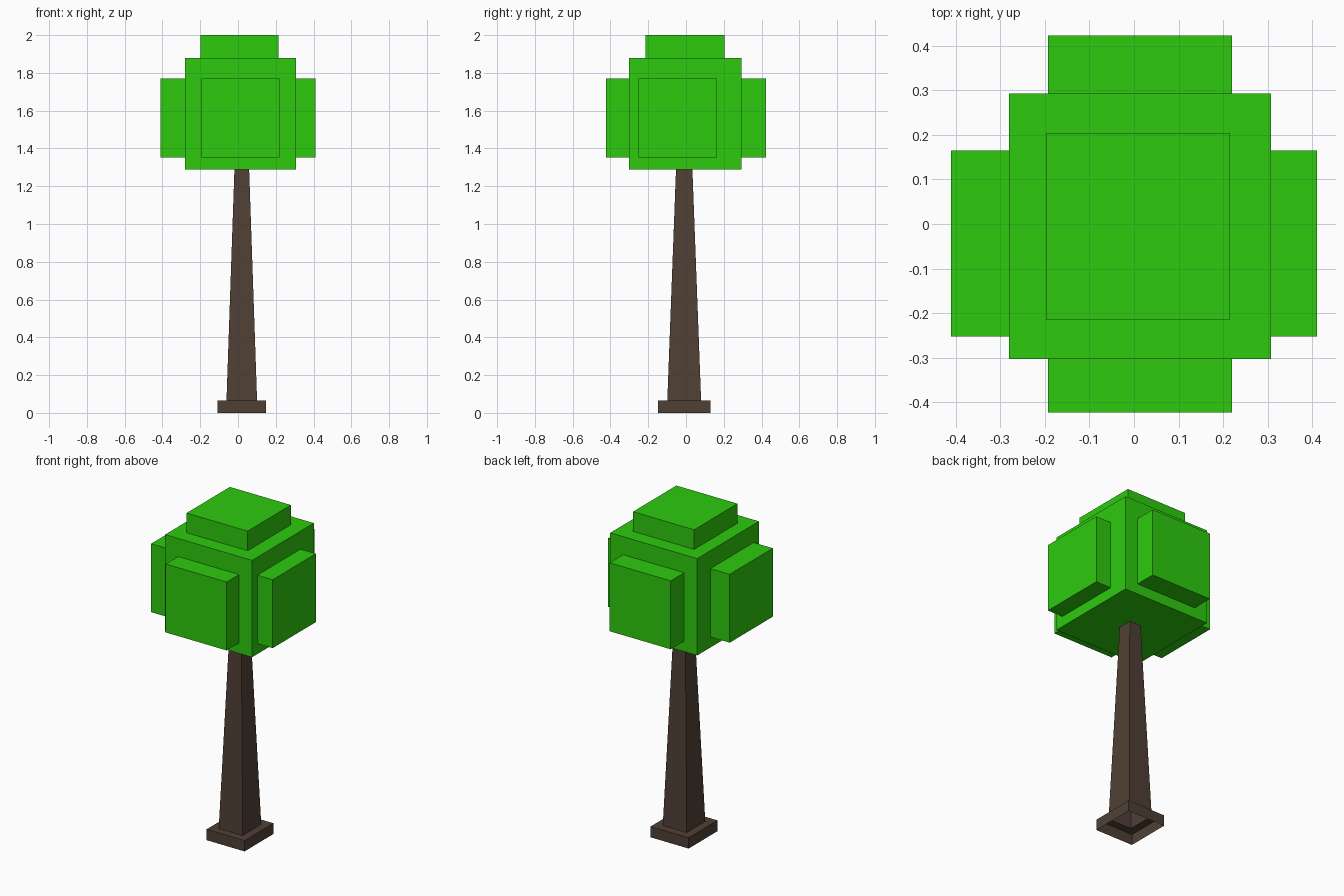
import bpy, bmesh

if "Cube" in bpy.data.objects:
    bpy.data.objects.remove(bpy.data.objects["Cube"])


def material(name, rgb):
    m = bpy.data.materials.new(name)
    m.diffuse_color = (*rgb, 1)
    m.use_nodes = True
    m.node_tree.nodes["Principled BSDF"].inputs["Base Color"].default_value = m.diffuse_color
    return m


leaf = material("leaf green", (0.027, 0.59, 0.0045))
bark = material("bark brown", (0.078, 0.051, 0.036))


def loft(name, rings, mat, cap_bottom=False, cap_top=False):
    """Stack rectangles (x0, x1, y0, y1, z) and join them with side walls."""
    bm = bmesh.new()
    loops = [[bm.verts.new(p) for p in ((x0, y0, z), (x1, y0, z), (x1, y1, z), (x0, y1, z))]
             for x0, x1, y0, y1, z in rings]
    for a, b in zip(loops, loops[1:]):
        for i in range(4):
            j = (i + 1) % 4
            bm.faces.new((a[i], a[j], b[j], b[i]))
    if cap_bottom:
        bm.faces.new(loops[0][::-1])
    if cap_top:
        bm.faces.new(loops[-1])
    me = bpy.data.meshes.new(name)
    bm.to_mesh(me)
    bm.free()
    me.materials.append(mat)
    ob = bpy.data.objects.new(name, me)
    bpy.context.collection.objects.link(ob)
    return ob


def box(name, x0, x1, y0, y1, z0, z1):
    return loft(name, [(x0, x1, y0, y1, z0), (x0, x1, y0, y1, z1)], leaf, True, True)


def drop_face(ob, normal):
    """Open the side of a block that sits against the crown."""
    bm = bmesh.new()
    bm.from_mesh(ob.data)
    bm.normal_update()
    inner = [f for f in bm.faces if sum(a * b for a, b in zip(f.normal, normal)) > 0.9]
    bmesh.ops.delete(bm, geom=inner, context='FACES_ONLY')
    bm.to_mesh(ob.data)
    bm.free()


# Trunk with square foot: one hollow shell, open underneath
loft("trunk", [(-0.109, 0.148, -0.148, 0.13, 0),
               (-0.109, 0.148, -0.148, 0.13, 0.066),
               (-0.061, 0.101, -0.099, 0.08, 0.066),
               (-0.019, 0.059, -0.053, 0.034, 1.288)], bark)

# Main leaf cube
X0, X1, Y0, Y1, Z0, Z1 = -0.281, 0.307, -0.303, 0.293, 1.288, 1.88
box("crown", X0, X1, Y0, Y1, Z0, Z1)

# Leaf blocks growing out of five sides of the crown
SZ = (1.352, 1.77)
drop_face(box("crown_top", -0.198, 0.215, -0.214, 0.204, Z1, 2.0), (0, 0, -1))
drop_face(box("crown_left", -0.411, X0, -0.252, 0.165, *SZ), (1, 0, 0))
drop_face(box("crown_right", X1, 0.411, -0.252, 0.165, *SZ), (-1, 0, 0))
drop_face(box("crown_front", -0.193, 0.22, -0.423, Y0, *SZ), (0, 1, 0))
drop_face(box("crown_back", -0.193, 0.22, Y1, 0.423, *SZ), (0, -1, 0))
